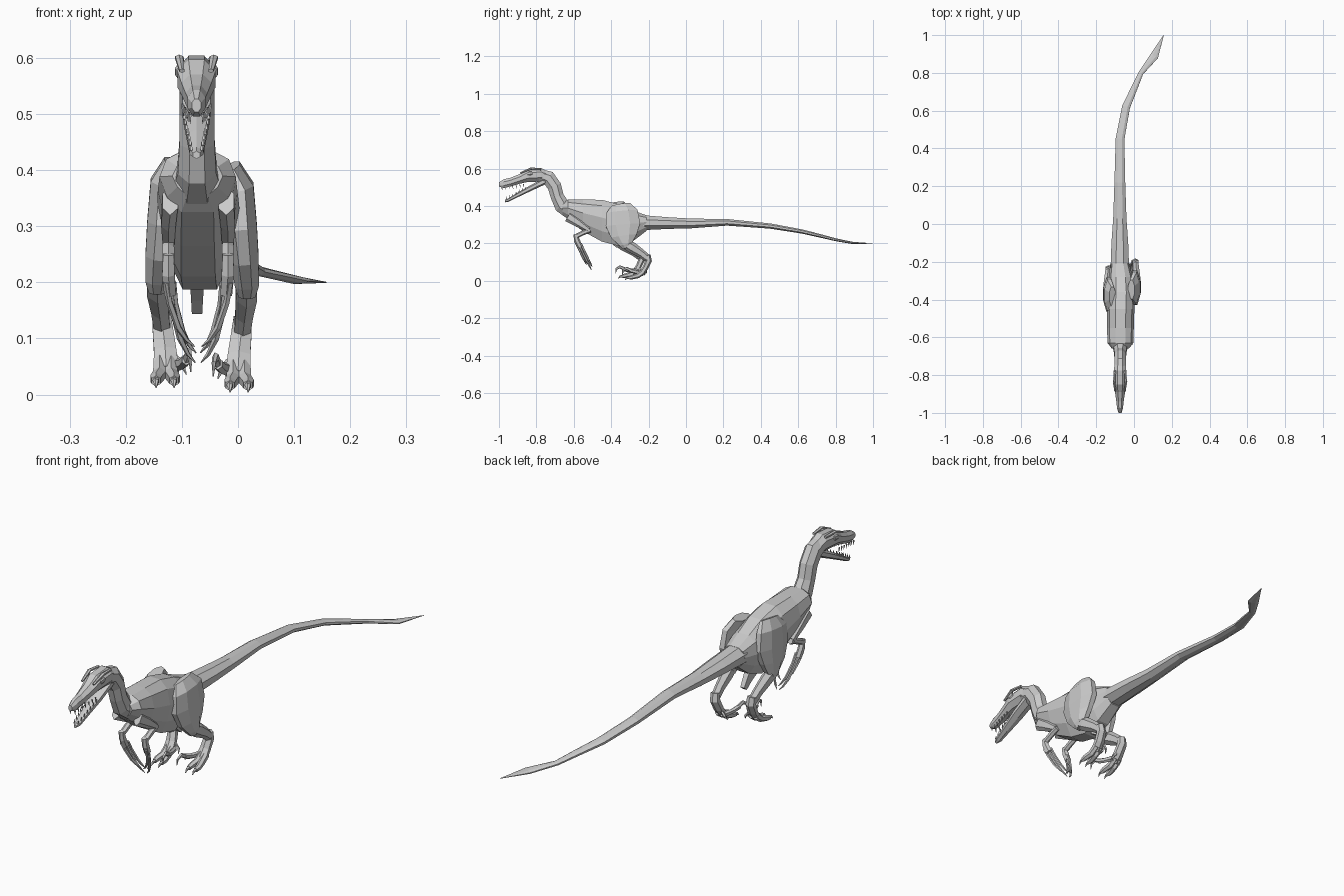
import bpy, bmesh, math
from mathutils import Vector

X, Z = Vector((1, 0, 0)), Vector((0, 0, 1))


def ngon(n):
    """Unit cross-section with a flat on top and bottom."""
    return [(math.cos((i + .5) * math.tau / n), math.sin((i + .5) * math.tau / n)) for i in range(n)]


def loft(name, secs, shape=None, upright=False):
    """Skin rings along (x, y, z, half_width, half_height) sections, capping both ends."""
    shape = shape or ngon(6)
    pts = [Vector(s[:3]) for s in secs]
    bm = bmesh.new()
    rings = []
    for i, s in enumerate(secs):
        side, up = X, Z
        if not upright:
            t = (pts[min(i + 1, len(pts) - 1)] - pts[max(i - 1, 0)]).normalized()
            side = (X - t * X.dot(t)).normalized()
            up = side.cross(t)
        rings.append([bm.verts.new(pts[i] + side * (u * s[3]) + up * (v * s[4])) for u, v in shape])
    n = len(shape)
    for a, b in zip(rings, rings[1:]):
        for k in range(n):
            bm.faces.new((a[k], a[(k + 1) % n], b[(k + 1) % n], b[k]))
    bm.faces.new(rings[0])
    bm.faces.new(rings[-1])
    bmesh.ops.recalc_face_normals(bm, faces=bm.faces)
    me = bpy.data.meshes.new(name)
    bm.to_mesh(me)
    bm.free()
    ob = bpy.data.objects.new(name, me)
    bpy.context.collection.objects.link(ob)
    return ob


def span(rows):
    """(x, y, top, bottom, half_width) rows to loft sections."""
    return [(x, y, (t + b) / 2, w, (t - b) / 2) for x, y, t, b, w in rows]


def sided(cx, s, secs, dy=0, dz=0):
    """Place half-body sections on side s of the centre line cx."""
    return [(cx + s * x, y + dy, z + dz, w, h) for x, y, z, w, h in secs]


# Torso and tail in one skin
half = [(.38, 1), (.82, .72), (1, .15), (.8, -.5), (.42, -1)]
trunk = half + [(-u, v) for u, v in reversed(half)]
loft("torso", span([
    (-.072, -.66, .415, .355, .045), (-.072, -.63, .435, .325, .068),
    (-.072, -.55, .435, .265, .071), (-.071, -.45, .433, .21, .073),
    (-.068, -.36, .41, .187, .072), (-.07, -.28, .375, .215, .064),
    (-.075, -.21, .35, .268, .05)]), trunk, True)
loft("tail", [
    (-.075, -.23, .311, .053, .043), (-.075, -.1, .309, .048, .034), (-.075, .03, .307, .038, .028),
    (-.075, .22, .313, .031, .019), (-.074, .45, .293, .025, .015), (-.042, .62, .264, .023, .012),
    (.002, .72, .24, .018, .01), (.037, .8, .22, .014, .008),
    (.108, .89, .203, .024, .006), (.157, 1, .2, .001, .001)], ngon(8))
# Pubic keel under the hips
loft("pubic_keel", [(-.073, -.35, .23, .018, .05), (-.073, -.3, .18, .015, .025),
                    (-.073, -.275, .15, .013, .015)], ngon(4))

# Neck
loft("neck", [
    (-.073, -.615, .375, .05, .05), (-.073, -.665, .405, .037, .045), (-.073, -.688, .45, .034, .038),
    (-.073, -.703, .505, .034, .04), (-.073, -.735, .55, .034, .042), (-.073, -.79, .567, .032, .036)],
    ngon(8))

# Skull, lower jaw, brows and eyes
loft("skull", span([
    (-.074, -.725, .58, .525, .028), (-.074, -.775, .607, .528, .036), (-.074, -.85, .6, .525, .037),
    (-.074, -.89, .573, .517, .029), (-.074, -.94, .553, .502, .021), (-.074, -.975, .545, .494, .017),
    (-.074, -1, .528, .503, .009)]), ngon(8), True)
loft("lower_jaw", span([
    (-.074, -.75, .555, .517, .03), (-.074, -.83, .512, .48, .028),
    (-.074, -.9, .472, .447, .02), (-.074, -.95, .441, .423, .014), (-.074, -.968, .434, .42, .007)]),
    ngon(6), True)
for s in (-1, 1):
    loft("brow", sided(-.074, s, [(.027, -.775, .597, .006, .006), (.031, -.83, .6, .008, .006),
                                  (.026, -.885, .577, .005, .004)]))
    loft("eye", sided(-.074, s, [(.034, -.822, .578, .004, .009), (.034, -.835, .576, .005, .012),
                                 (.033, -.848, .573, .004, .009)]))

    # Teeth along both jaws
    for i in range(7):
        f = i / 6
        y, w = -.87 - .115 * f, .025 - .014 * f
        z = .518 - .018 * f
        loft("upper_tooth", sided(-.074, s, [(w, y, z, .003, .004), (w, y + .004, z - .018, .0005, .0005)]), ngon(4))
        y, w, z = -.86 - .1 * f, .022 - .013 * f, .491 - .056 * f
        loft("lower_tooth", sided(-.074, s, [(w, y, z, .003, .004), (w, y + .002, z + .016, .0005, .0005)]), ngon(4))

# Arms with three long clawed fingers
for s in (-1, 1):
    loft("upper_arm", sided(-.071, s, [(.05, -.63, .345, .016, .03), (.053, -.575, .31, .015, .024),
                                       (.053, -.52, .272, .012, .014)]))
    loft("forearm", sided(-.071, s, [(.053, -.512, .272, .011, .014), (.053, -.55, .257, .012, .013),
                                     (.053, -.592, .236, .012, .012)]))
    loft("palm", sided(-.071, s, [(.053, -.592, .25, .011, .01), (.053, -.583, .215, .013, .016),
                                  (.05, -.566, .18, .012, .015)]))
    for dx, dy, k in ((.006, -.012, .8), (0, 0, 1), (-.007, .012, .88)):
        path = [(.051, -.575, .2), (.046, -.553, .155), (.032, -.527, .1), (.018, -.512, .072), (.005, -.505, .057)]
        loft("finger", sided(-.071, s, [
            (x + dx * (1 - i / 5), -.575 + (y + .575) * k + dy, .2 + (z - .2) * k, r, r)
            for i, ((x, y, z), r) in enumerate(zip(path, (.006, .006, .006, .004, .001)))]), ngon(5))

# Legs: the left one steps slightly ahead
for s, dy, dz in ((1, .008, 0), (-1, -.028, .008)):
    hip = -.064

    def limb(name, secs, n=6):
        loft(name, sided(hip, s, secs, dy, dz), ngon(n))

    limb("thigh", [(.05, -.355, .405, .02, .055), (.066, -.35, .37, .028, .09), (.07, -.345, .3, .03, .1),
                   (.076, -.34, .24, .027, .075), (.08, -.33, .195, .023, .038), (.08, -.325, .175, .016, .022)], 8)
    limb("shank", [(.08, -.345, .205, .02, .024), (.079, -.3, .18, .022, .03),
                   (.075, -.245, .145, .018, .023), (.072, -.212, .118, .017, .02)])
    limb("metatarsus", [(.072, -.213, .138, .018, .016), (.07, -.208, .108, .021, .018),
                        (.066, -.225, .07, .023, .015), (.064, -.25, .035, .026, .014)])
    # Two walking toes with claws
    for x0, x1 in ((.076, .082), (.055, .05)):
        limb("toe", [(x0, -.235, .05, .012, .016), (x0, -.265, .028, .013, .014),
                     (x1, -.295, .02, .012, .012), (x1, -.313, .016, .009, .01)])
        limb("toe_claw", [(x1, -.308, .018, .007, .008), (x1, -.325, .015, .005, .006),
                          (x1, -.335, .004, .001, .001)], 5)
    # Raised inner toe with sickle claw, and the rear dewclaw
    limb("sickle_toe", [(.045, -.235, .045, .009, .012), (.034, -.275, .048, .009, .011),
                        (.028, -.305, .055, .009, .011)])
    limb("sickle_claw", [(.028, -.3, .055, .007, .01), (.024, -.325, .067, .006, .009),
                         (.021, -.345, .056, .004, .006), (.02, -.348, .032, .001, .001)], 5)
    limb("dewclaw", [(.048, -.222, .06, .006, .006), (.035, -.222, .045, .005, .006),
                     (.028, -.232, .028, .001, .001)], 5)
